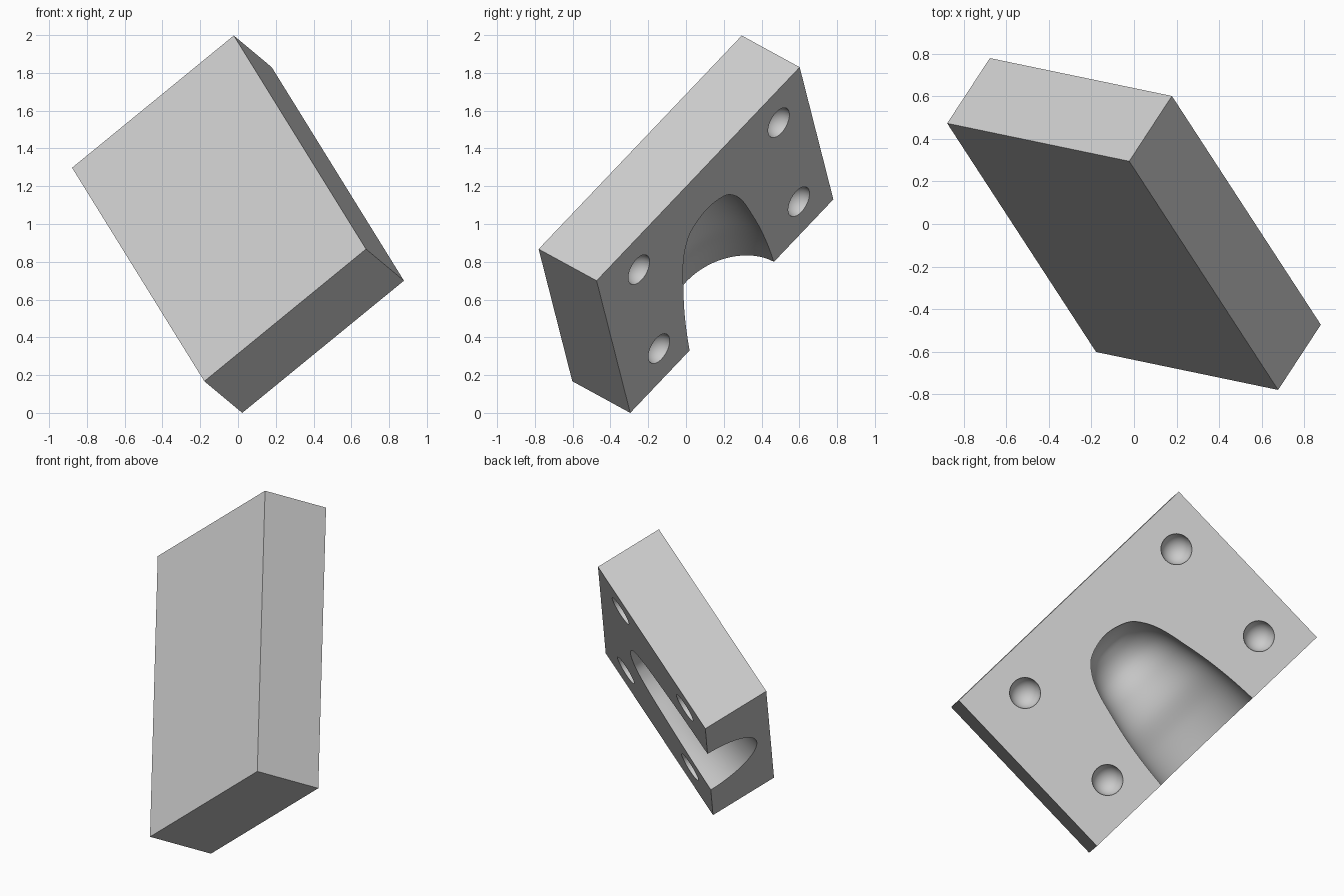
import bpy, bmesh, math
from mathutils import Matrix, Vector

default = bpy.data.objects.get("Cube")
if default:
    bpy.data.objects.remove(default, do_unlink=True)

LENGTH, WIDTH, THICK = 1.71, 1.12, 0.403
FACE = THICK / 2


def new_object(name, bm):
    bmesh.ops.recalc_face_normals(bm, faces=bm.faces[:])
    mesh = bpy.data.meshes.new(name)
    bm.to_mesh(mesh)
    bm.free()
    ob = bpy.data.objects.new(name, mesh)
    bpy.context.collection.objects.link(ob)
    return ob


def catmull(p0, p1, p2, p3, t):
    return 0.5 * (2 * p1 + (p2 - p0) * t + (2 * p0 - 5 * p1 + 4 * p2 - p3) * t * t
                  + (3 * p1 - p0 - 3 * p2 + p3) * t ** 3)


def cut(target, cutter):
    mod = target.modifiers.new("cut", "BOOLEAN")
    mod.operation, mod.solver, mod.object = "DIFFERENCE", "EXACT", cutter
    bpy.context.view_layer.objects.active = target
    bpy.ops.object.modifier_apply(modifier=mod.name)
    bpy.data.objects.remove(cutter, do_unlink=True)


# Rectangular block, cavity side facing local +z
bm = bmesh.new()
bmesh.ops.create_cube(bm, size=1)
bmesh.ops.scale(bm, vec=(LENGTH, WIDTH, THICK), verts=bm.verts)
block = new_object("mold_block", bm)

# Four round locating sockets
for x in (-0.555, 0.622):
    for y in (-0.333, 0.336):
        bm = bmesh.new()
        bmesh.ops.create_uvsphere(bm, u_segments=40, v_segments=24, radius=0.087,
                                  matrix=Matrix.Translation((x, y, FACE)))
        cut(block, new_object("socket_cutter", bm))

# Cavity stations: position across the block, half width, depth
stations = [Vector(s) for s in (
    (-0.78, 0.37, 0.34), (-0.66, 0.36, 0.33), (-0.56, 0.355, 0.315), (-0.4, 0.342, 0.285),
    (-0.24, 0.32, 0.245), (-0.08, 0.287, 0.25), (0.06, 0.252, 0.27),
    (0.16, 0.205, 0.235), (0.23, 0.135, 0.16), (0.263, 0, 0))]
tip = stations[-2].copy()
tip.y, tip.z = -tip.y, -tip.z
path = stations + [tip]
profile = [catmull(*path[i - 1:i + 3], k / 6)
           for i in range(1, len(path) - 2) for k in range(6)]

# Loft elliptical rings through the stations and close at the tip
bm = bmesh.new()
SIDES = 64
rings = []
for y, half, depth in profile:
    rings.append([bm.verts.new((half * math.cos(a), y, FACE + depth * math.sin(a)))
                  for a in (2 * math.pi * j / SIDES for j in range(SIDES))])
end = bm.verts.new((0, stations[-1].x, FACE))
for j in range(SIDES):
    n = (j + 1) % SIDES
    for r, s in zip(rings, rings[1:]):
        bm.faces.new((r[j], r[n], s[n], s[j]))
    bm.faces.new((rings[-1][j], rings[-1][n], end))
bm.faces.new(rings[0])
cut(block, new_object("cavity_cutter", bm))

# Single plain grey
mat = bpy.data.materials.new("light_grey")
mat.use_nodes = True
grey = (0.6, 0.6, 0.6, 1)
mat.diffuse_color = grey
mat.node_tree.nodes["Principled BSDF"].inputs["Base Color"].default_value = grey
block.data.materials.clear()
block.data.materials.append(mat)

# Tilt the block onto one corner
long_axis = Vector((-0.70, 1.075, 1.13)).normalized()
normal = Vector((0.2, 0.305, -0.167)).normalized()
side = normal.cross(long_axis).normalized()
normal = long_axis.cross(side)
turn = Matrix((long_axis, side, normal)).transposed()
block.data.transform(turn.to_4x4())
lowest = min(v.co.z for v in block.data.vertices)
block.data.transform(Matrix.Translation((0, 0, -lowest)))

# Smooth hollows, sharp block edges
bpy.ops.object.select_all(action="DESELECT")
block.select_set(True)
bpy.context.view_layer.objects.active = block
bpy.ops.object.shade_smooth_by_angle(angle=math.radians(30))
